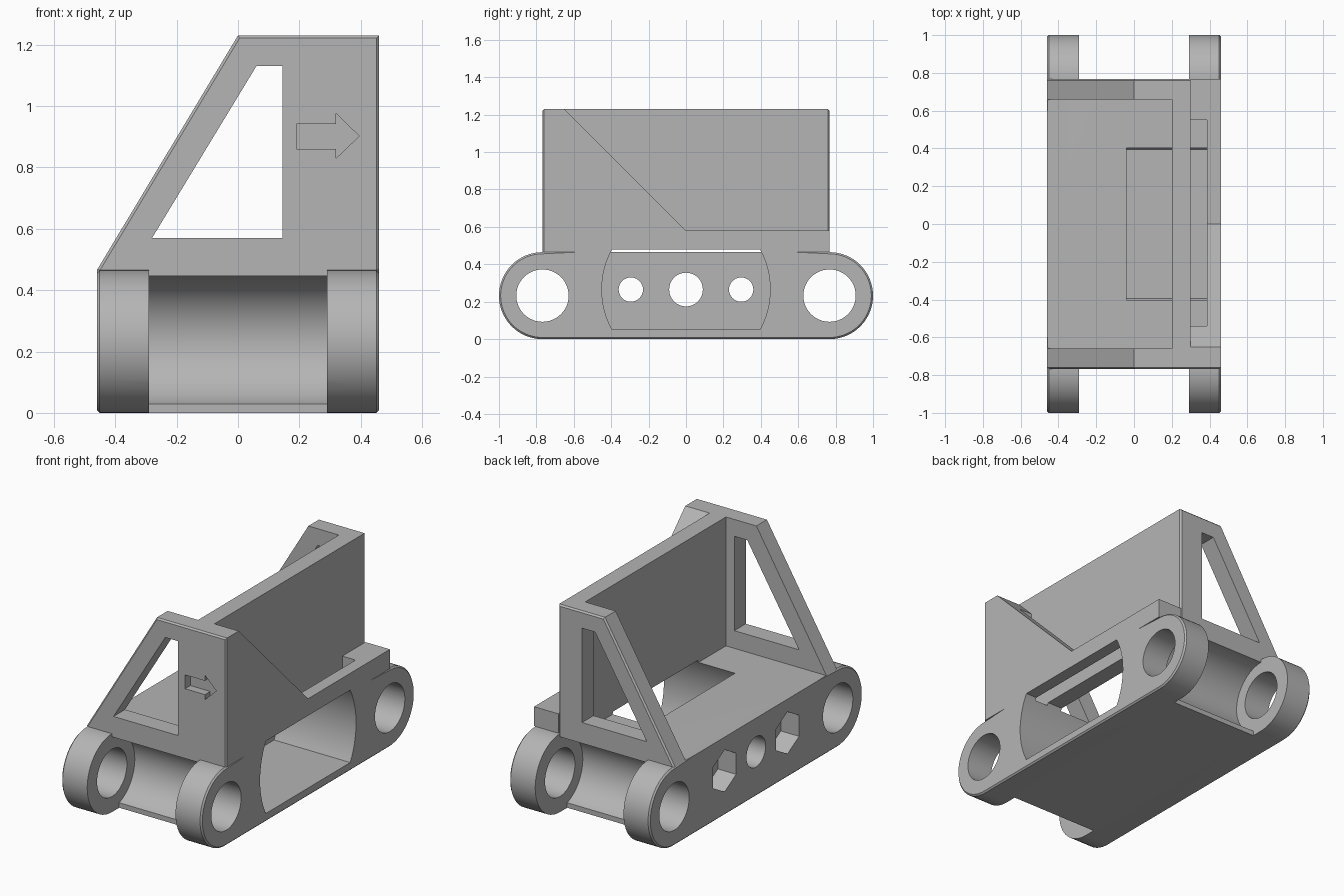
import bpy, bmesh
from math import sin, cos, radians, pi

if "Cube" in bpy.data.objects:
    bpy.data.objects.remove(bpy.data.objects["Cube"], do_unlink=True)

grey = bpy.data.materials.new("plain_grey")
grey.use_nodes = True
COLOUR = (0.46, 0.46, 0.46, 1)
grey.diffuse_color = COLOUR
grey.node_tree.nodes["Principled BSDF"].inputs["Base Color"].default_value = COLOUR

HALF = 0.46       # half width
AXLE = 0.7675     # axle centre distance, also outer face of the end plates
R = 0.2325        # outer ear radius
DECK = 2 * R      # deck height
INNER = 0.66      # inner face of the end plates
TOP = 1.23


def prism(name, pts, axis, lo, hi, chamfer=None):
    """Extrude a 2D outline along x (points are y, z) or y (points are x, z)."""
    def place(p, d):
        return (d, p[0], p[1]) if axis == "x" else (p[0], d, p[1])
    bm = bmesh.new()
    face = bm.faces.new([bm.verts.new(place(p, lo)) for p in pts])
    new = bmesh.ops.extrude_face_region(bm, geom=[face])["geom"]
    step = (hi - lo, 0, 0) if axis == "x" else (0, hi - lo, 0)
    bmesh.ops.translate(bm, verts=[v for v in new if isinstance(v, bmesh.types.BMVert)], vec=step)
    bmesh.ops.recalc_face_normals(bm, faces=bm.faces)
    if chamfer:
        edges = [e for e in bm.edges if chamfer(e.verts[0].co, e.verts[1].co)]
        bmesh.ops.bevel(bm, geom=edges, offset=0.009, segments=1, affect="EDGES")
    mesh = bpy.data.meshes.new(name)
    bm.to_mesh(mesh)
    bm.free()
    mesh.materials.append(grey)
    obj = bpy.data.objects.new(name, mesh)
    bpy.context.collection.objects.link(obj)
    return obj


def arc(cy, cz, r, start, end, n):
    return [(cy + r * cos(radians(start + (end - start) * i / n)),
             cz + r * sin(radians(start + (end - start) * i / n))) for i in range(n + 1)]


def disc(cy, cz, r, n=48, turn=0):
    return arc(cy, cz, r, turn, turn + 360, n)[:-1]


def box(y0, y1, z0, z1):
    return [(y0, z0), (y1, z0), (y1, z1), (y0, z1)]


def cut(obj, pts, axis, lo, hi):
    """Subtract a prism from an object."""
    tool = prism("cutter", pts, axis, lo, hi)
    tool.hide_render = True
    mod = obj.modifiers.new("cut", "BOOLEAN")
    mod.operation, mod.solver, mod.object = "DIFFERENCE", "EXACT", tool
    bpy.ops.object.select_all(action="DESELECT")
    bpy.context.view_layer.objects.active = obj
    obj.select_set(True)
    bpy.ops.object.modifier_apply(modifier=mod.name)
    bpy.data.objects.remove(tool, do_unlink=True)


# Base block with rounded ends
outline = arc(AXLE, R, R, -90, 90, 32) + arc(-AXLE, R, R, 90, 270, 32)
base = prism("base_block", outline, "x", -HALF, HALF,
             lambda a, b: abs(a.x - b.x) < 1e-4 and ((a - b).length < 1 or a.z < 0.1))

for s in (-1, 1):
    # Concave recess between the ears, and their axle holes
    def span(near, far, z0, z1):
        return box(min(s * near, s * far), max(s * near, s * far), z0, z1)
    cut(base, span(AXLE, 1.2, -0.1, 0.7), "x", -0.29, 0.29)
    cut(base, span(0.70, 1.2, -0.1, 0.1), "x", -0.29, 0.29)
    cut(base, disc(s * AXLE, R, 0.214, 64), "x", -0.29, 0.29)
    cut(base, disc(s * AXLE, R, 0.14), "x", -0.6, 0.6)
    # Bolt holes with hexagonal nut pockets
    cut(base, disc(s * 0.295, 0.265, 0.065, 32), "x", -0.6, 0)
    cut(base, disc(s * 0.295, 0.265, 0.125, 6, 90), "x", -0.6, -HALF + 0.12)
cut(base, disc(0, 0.265, 0.09, 40), "x", -0.6, 0)

# Front end plate, with an inset arrow; back end plate stops at the wall
def slope_edges(a, b):
    return abs(a.y - b.y) < 1e-4 and abs(a.y) > 0.7 and max(a.z, b.z) > 0.6


def plate(name, right, y0, y1):
    pts = [(-HALF, DECK), (right, DECK), (right, TOP), (0.0, TOP)]
    obj = prism(name, pts, "y", y0, y1, slope_edges)
    cut(obj, [(-0.28, 0.57), (0.145, 0.57), (0.145, 1.13), (0.06, 1.13)], "y", y0 - 0.1, y1 + 0.1)
    return obj


front = plate("front_plate", HALF, -AXLE, -INNER)
back = plate("back_plate", 0.30, INNER, AXLE)
arrow = [(0.19, 0.86), (0.32, 0.86), (0.32, 0.83), (0.395, 0.902),
         (0.32, 0.975), (0.32, 0.942), (0.19, 0.942)]
cut(front, arrow, "y", -0.9, -AXLE + 0.05)

# Upright wall between the plates
wall = prism("upright_wall", box(-INNER, INNER, DECK, TOP), "x", 0.20, 0.30)

# Side rail with its sloping brace and long channel
rail = prism("side_rail", [(-INNER, DECK), (AXLE, DECK), (AXLE, 0.58), (0, 0.58),
                           (-0.65, TOP), (-INNER, TOP)], "x", 0.30, HALF)
cut(rail, box(-0.54, 0.55, 0.3, 1.4), "x", 0.2, 0.387)

# Deep pocket with curved ends, breaking through the deck
pocket = arc(0, 0.265, 0.45, -28.5, 28.5, 16) + arc(0, 0.265, 0.45, 151.5, 208.5, 16)
for obj in (base, wall, rail):
    cut(obj, pocket, "x", -0.04, 0.6)

# Smooth the curved surfaces, keep edges sharp
bpy.ops.object.select_all(action="DESELECT")
for obj in (base, front, back, wall, rail):
    obj.select_set(True)
bpy.context.view_layer.objects.active = base
bpy.ops.object.shade_smooth_by_angle(angle=pi / 7)
